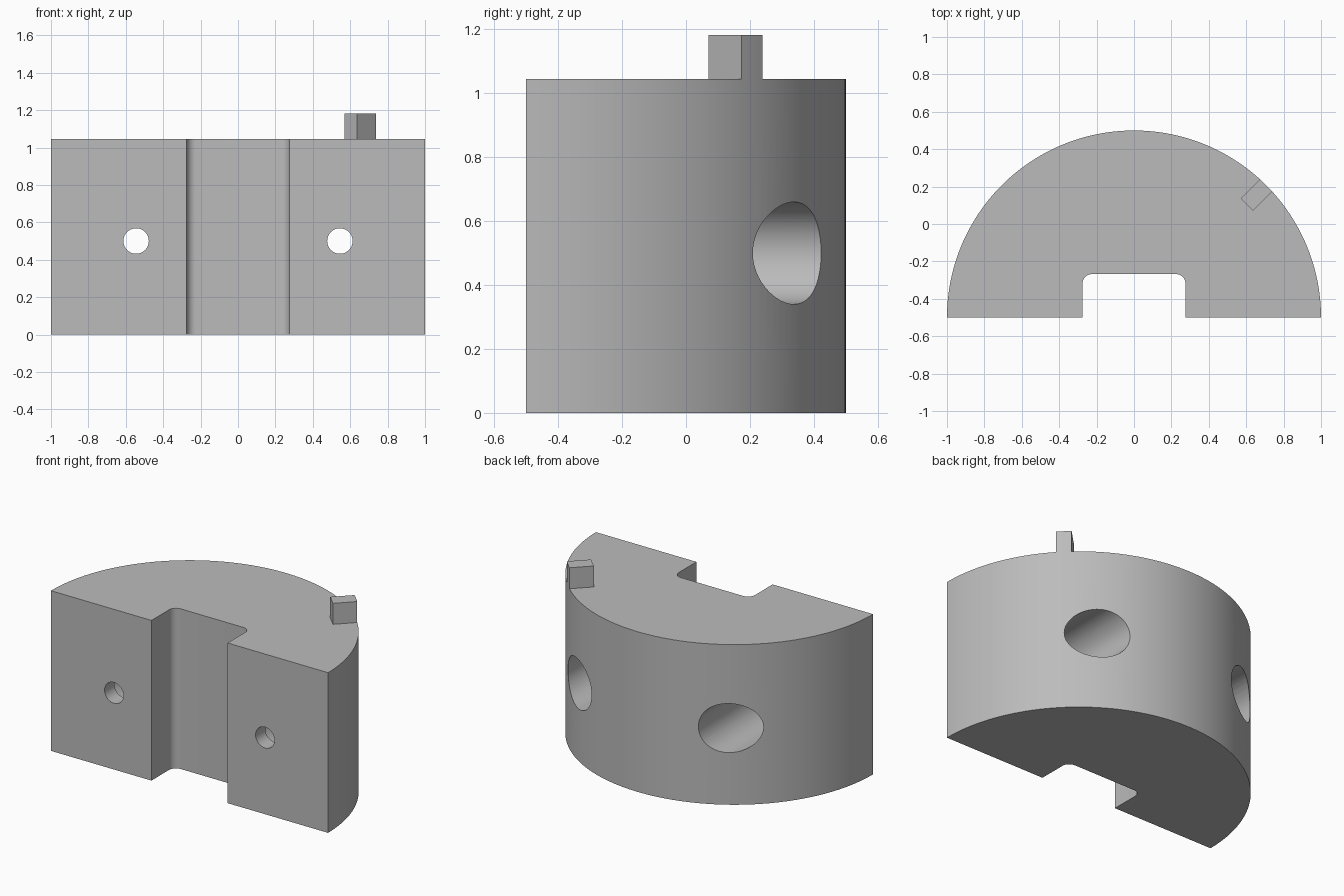
import bpy, bmesh
from math import cos, sin, pi, sqrt, radians
from mathutils import Vector

if "Cube" in bpy.data.objects:
    bpy.data.objects.remove(bpy.data.objects["Cube"], do_unlink=True)

HEIGHT, PEG_TOP = 1.045, 1.182
CENTRE = Vector((0, -0.5))          # axis of the half cylinder
HOLE_X, HOLE_Z = 0.545, 0.5

grey = bpy.data.materials.new("plain grey")
grey.use_nodes = True
colour = (0.5, 0.5, 0.5, 1)
grey.diffuse_color = colour
grey.node_tree.nodes["Principled BSDF"].inputs["Base Color"].default_value = colour


def arc(centre, radius, start, end, steps):
    angles = [start + (end - start) * i / steps for i in range(steps + 1)]
    return [centre + radius * Vector((cos(a), sin(a))) for a in angles]


def prism(name, outline, bottom, top):
    """Extrude a counter-clockwise outline upwards."""
    bm = bmesh.new()
    face = bm.faces.new([bm.verts.new((p.x, p.y, bottom)) for p in outline])
    side = bmesh.ops.extrude_face_region(bm, geom=[face])
    moved = [v for v in side["geom"] if isinstance(v, bmesh.types.BMVert)]
    bmesh.ops.translate(bm, verts=moved, vec=(0, 0, top - bottom))
    bmesh.ops.recalc_face_normals(bm, faces=bm.faces)
    mesh = bpy.data.meshes.new(name)
    bm.to_mesh(mesh)
    bm.free()
    obj = bpy.data.objects.new(name, mesh)
    bpy.context.collection.objects.link(obj)
    mesh.materials.append(grey)
    return obj


def smooth(obj):
    bpy.ops.object.select_all(action="DESELECT")
    obj.select_set(True)
    bpy.context.view_layer.objects.active = obj
    bpy.ops.object.shade_smooth_by_angle(angle=radians(30))


def drill(body, x, radius, front, back):
    """Cut a round hole running front to back."""
    bpy.ops.mesh.primitive_cylinder_add(
        vertices=64, radius=radius, depth=back - front,
        location=(x, (front + back) / 2, HOLE_Z), rotation=(pi / 2, 0, 0))
    cutter = bpy.context.object
    cutter.hide_render = True
    cutter.data.materials.append(grey)
    bpy.context.view_layer.objects.active = body
    cut = body.modifiers.new("hole", "BOOLEAN")
    cut.operation, cut.solver, cut.object = "DIFFERENCE", "EXACT", cutter
    bpy.ops.object.modifier_apply(modifier=cut.name)
    bpy.data.objects.remove(cutter, do_unlink=True)


# Half-round body with a filleted slot in its flat front
slot, slot_back, fillet = 0.275, -0.268, 0.05
outline = arc(CENTRE, 1, 0, pi, 96)
outline.append(Vector((-slot, CENTRE.y)))
outline += arc(Vector((-slot + fillet, slot_back - fillet)), fillet, pi, pi / 2, 8)
outline += arc(Vector((slot - fillet, slot_back - fillet)), fillet, pi / 2, 0, 8)
outline.append(Vector((slot, CENTRE.y)))
body = prism("half_round_body", outline, 0, HEIGHT)

# Bolt holes: narrow at the front, wide counterbore from the back
for x in (-HOLE_X, HOLE_X):
    drill(body, x, 0.16, -0.4, 0.8)
    drill(body, x, 0.068, -0.6, -0.3)
smooth(body)

# Locating peg on top, flush with the curved rim
half, inner = 0.046, 0.853
radial, across = Vector((1, 1)) / sqrt(2), Vector((-1, 1)) / sqrt(2)
peg_outline = [CENTRE + radial * inner + across * half,
               CENTRE + radial * inner - across * half]
peg_outline += arc(CENTRE, 1, pi / 4 - half, pi / 4 + half, 4)
peg = prism("locating_peg", peg_outline, HEIGHT, PEG_TOP)
smooth(peg)
